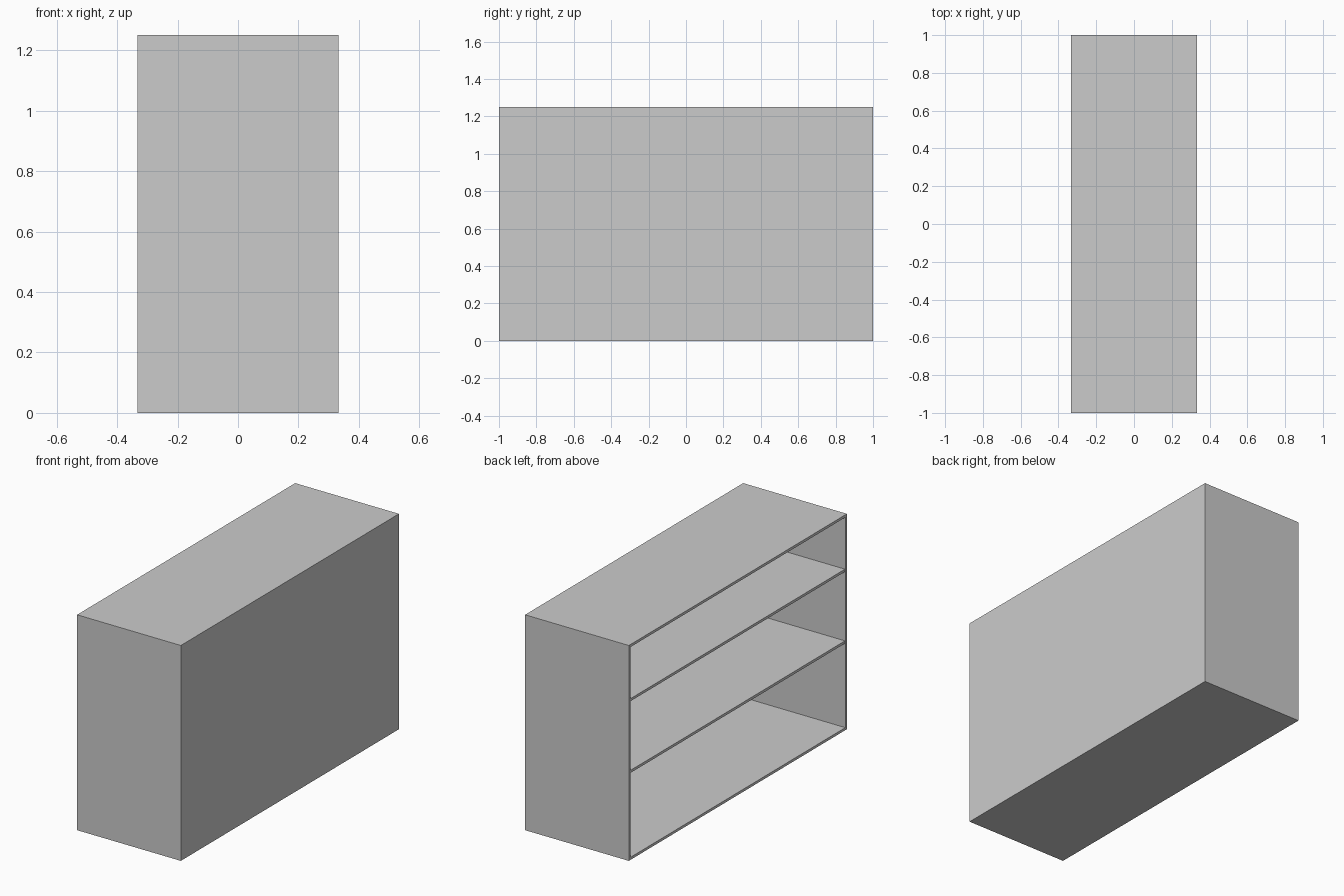
import bpy

if "Cube" in bpy.data.objects:
    bpy.data.objects.remove(bpy.data.objects["Cube"])

W, L, H, T = 0.666, 2.0, 1.25, 0.015   # depth (x), length (y), height, board thickness


def board(name, x, y, z):
    """Box spanning the given (min, max) ranges."""
    bpy.ops.mesh.primitive_cube_add(size=1, location=[(a + b) / 2 for a, b in (x, y, z)])
    ob = bpy.context.object
    ob.name = name
    ob.scale = [b - a for a, b in (x, y, z)]
    bpy.ops.object.transform_apply(location=False, rotation=False, scale=True)
    return ob


X, Y = W / 2, L / 2

# Bottom and top boards
board("bottom_panel", (-X, X), (-Y, Y), (0, T))
board("top_panel", (-X, X), (-Y, Y), (H - T, H))

# End walls
board("front_end_wall", (-X, X), (-Y, -Y + T), (T, H - T))
board("back_end_wall", (-X, X), (Y - T, Y), (T, H - T))

# Long closed wall on +x; the -x side stays open
board("long_wall", (X - T, X), (-Y + T, Y - T), (T, H - T))

# Two shelves, set back a hair from the open edge
for name, z in (("lower_shelf", 0.503), ("upper_shelf", 0.919)):
    board(name, (-X + 0.002, X - T), (-Y + T, Y - T), (z, z + T))
